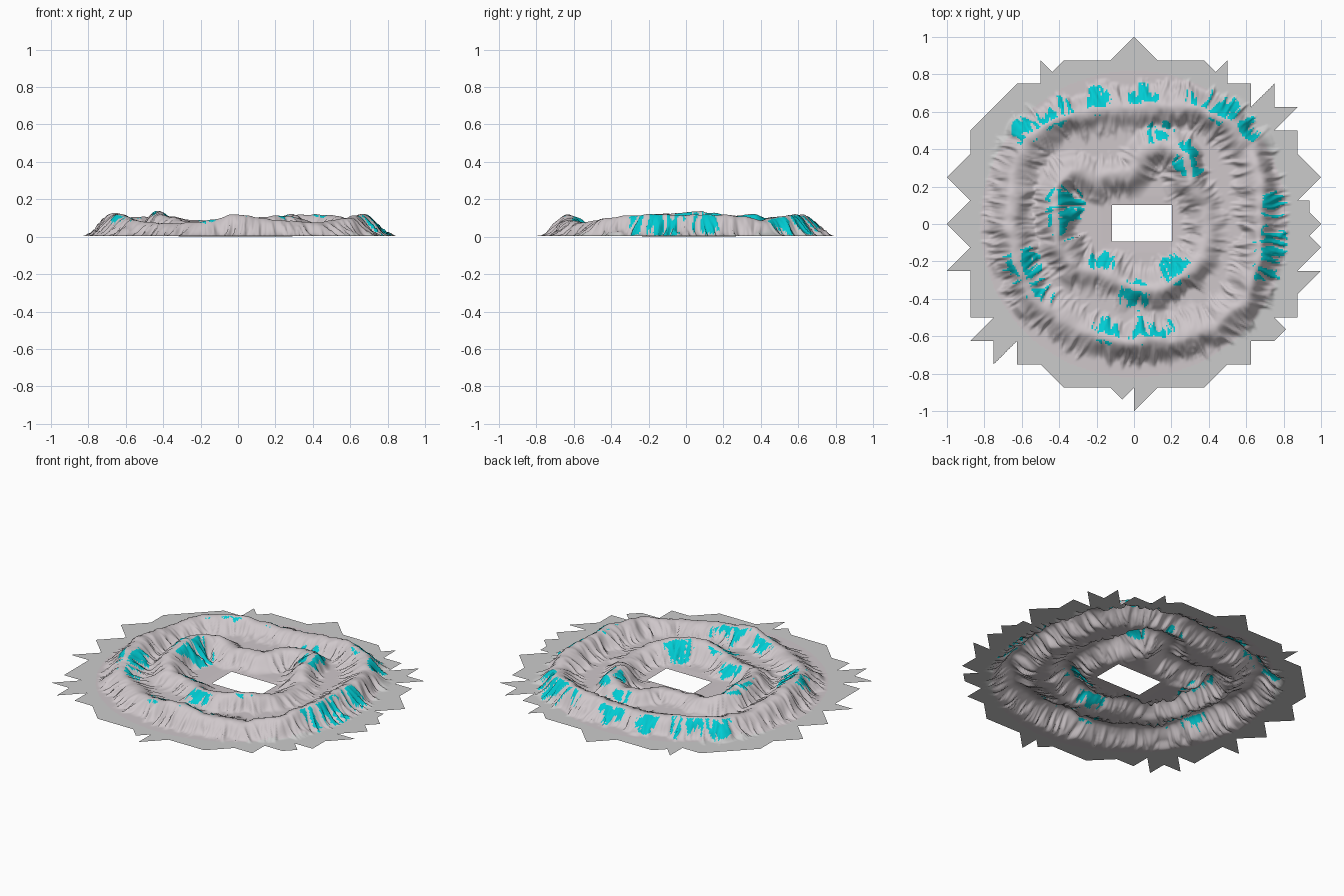
import bpy, bmesh, math
from mathutils import Vector, noise

if "Cube" in bpy.data.objects:
    bpy.data.objects.remove(bpy.data.objects["Cube"])

N = 128            # grid cells per unit
FLOOR_OUT, FLOOR_MID, FLOOR_IN = 0.005, 0.028, 0.002

# Jagged outline of the ground sheet, in sixteenths of a unit
OUTLINE = [(0, 16), (2, 14), (6, 14), (7, 13), (8, 14), (8, 12), (10, 12), (10, 10), (12, 12), (12, 10),
           (14, 10), (12, 8), (14, 8), (14, 6), (16, 4), (14, 2), (15, 2), (15, 1), (16, 0), (15, -1),
           (16, -2), (14, -4), (16, -4), (14, -6), (14, -8), (12, -8), (13, -9), (12, -10), (10, -10),
           (10, -12), (8, -12), (6, -14), (2, -14), (0, -16), (0, -14), (-1, -15), (-2, -14), (-6, -14),
           (-8, -12), (-10, -12), (-10, -10), (-12, -12), (-12, -10), (-14, -10), (-12, -8), (-14, -8),
           (-14, -4), (-16, -4), (-14, -2), (-16, 0), (-14, 2), (-16, 4), (-14, 6), (-14, 8), (-10, 12),
           (-8, 12), (-8, 14), (-7, 13), (-6, 14), (-2, 14)]
OUTLINE = [(x / 16, y / 16) for x, y in OUTLINE]

# Crest lines (x, y, height)
OUTER = [(.68, 0, .115), (.67, .2, .12), (.62, .41, .09), (.5, .55, .115), (.34, .63, .12), (.1, .63, .09),
         (-.15, .62, .08), (-.4, .56, .11), (-.57, .46, .105), (-.64, .25, .09), (-.67, 0, .125),
         (-.63, -.2, .12), (-.54, -.4, .085), (-.38, -.52, .07), (-.2, -.61, .08), (0, -.63, .12),
         (.2, -.62, .09), (.42, -.55, .075), (.58, -.42, .1), (.66, -.22, .12)]
INNER = [(-.43, .08, .14), (-.42, .2, .12), (-.33, .28, .1), (-.2, .25, .075), (-.02, .27, .08),
         (.04, .38, .085), (.15, .43, .09), (.28, .37, .12), (.3, .22, .115), (.37, .1, .07),
         (.4, -.05, .07), (.37, -.18, .085), (.27, -.28, .115), (.12, -.35, .105), (-.02, -.33, .08),
         (-.18, -.26, .075), (-.32, -.24, .09), (-.41, -.1, .12)]

# Coloured patches on the slopes (x, y, radius)
PATCHES = [(.35, .68, .08), (.48, .61, .09), (.6, .51, .08), (-.58, .5, .08), (-.42, .59, .1), (-.2, .66, .08),
           (.14, .48, .08), (.3, .35, .1), (-.37, .1, .11), (-.37, 0, .09), (-.6, -.22, .11), (-.5, -.37, .08),
           (-.15, -.57, .08), (.02, -.57, .08), (.16, -.57, .07), (0, -.38, .09), (.22, -.24, .09),
           (-.17, -.2, .07), (.73, -.1, .1), (.71, -.25, .08), (.74, .1, .08), (.05, .68, .08)]


def inside(x, y, poly):
    hit = False
    for a, b in zip(poly, poly[1:] + poly[:1]):
        if (a[1] > y) != (b[1] > y) and x < a[0] + (y - a[1]) * (b[0] - a[0]) / (b[1] - a[1]):
            hit = not hit
    return hit


def nearest(x, y, line):
    """Distance to a closed crest, arc length along it, and crest height there."""
    best, run = (9, 0, 0), 0
    for a, b in zip(line, line[1:] + line[:1]):
        ux, uy = b[0] - a[0], b[1] - a[1]
        length = math.hypot(ux, uy)
        t = min(1, max(0, ((x - a[0]) * ux + (y - a[1]) * uy) / length ** 2))
        d = math.hypot(x - a[0] - t * ux, y - a[1] - t * uy)
        if d < best[0]:
            best = (d, run + t * length, a[2] + t * (b[2] - a[2]))
        run += length
    return best


def height(x, y):
    # Gentle warp so the crests wander
    w = noise.noise_vector(Vector((x * 9, y * 9, 2))) * 0.02
    px, py = x + w.x, y + w.y
    in_outer, in_inner = inside(px, py, OUTER), inside(px, py, INNER)
    z, streak = 0, 0
    rings = ((OUTER, .14 if in_outer else .13, FLOOR_MID if in_outer else FLOOR_OUT, 20 * in_outer),
             (INNER, .14 if in_inner else .115, FLOOR_IN if in_inner else FLOOR_MID, 7 + 20 * in_inner))
    for line, width, floor, seed in rings:
        d, s, h = nearest(px, py, line)
        # Sharp ribs with gullies between them, running down the slope
        rib = .5 - 2 * abs(noise.noise(Vector((s * 20, d * 5, seed)))) \
            + .3 - 1.2 * abs(noise.noise(Vector((s * 42, d * 8, seed + 3))))
        u = min(1, max(0, d / width * (1 - .33 * rib)))
        fall = 1 - u * u * (3 - 2 * u)
        crest = h * (1 + .1 * noise.noise(Vector((s * 14, seed % 20, 5))))
        rise = max(0, crest - floor) * fall
        if rise > z:
            z, streak = rise, rib
    z += FLOOR_IN if in_inner else FLOOR_MID if in_outer else FLOOR_OUT
    # Level plain round the central opening
    edge = math.hypot(max(0, abs(x - .04) - .16), max(0, abs(y) - .1))
    return z * min(1, edge / .05), streak


def material(name, color):
    m = bpy.data.materials.new(name)
    m.diffuse_color = color
    m.use_nodes = True
    m.node_tree.nodes["Principled BSDF"].inputs["Base Color"].default_value = m.diffuse_color
    return m


bm = bmesh.new()
verts, streaks = {}, {}


def vert(i, j):
    # i, j count half cells
    if (i, j) not in verts:
        x, y = i / (2 * N), j / (2 * N)
        z, s = height(x, y) if math.hypot(x, y) < .92 else (FLOOR_OUT, 0)
        verts[i, j] = bm.verts.new((x, y, z))
        streaks[verts[i, j]] = s
    return verts[i, j]


# Terrain sheet: quads inside, triangles along diagonal borders
for i in range(-N, N):
    for j in range(-N, N):
        cx, cy = (i + .5) / N, (j + .5) / N
        if -.12 < cx < .2 and -.09 < cy < .1:
            continue
        c = [(2 * i, 2 * j), (2 * i + 2, 2 * j), (2 * i + 2, 2 * j + 2), (2 * i, 2 * j + 2)]
        if math.hypot(cx, cy) < .78:
            bm.faces.new([vert(*p) for p in c])
            continue
        off = .3 / N
        keep = [inside(cx + dx * off, cy + dy * off, OUTLINE) for dx, dy in ((0, -1), (1, 0), (0, 1), (-1, 0))]
        if all(keep):
            bm.faces.new([vert(*p) for p in c])
        else:
            for k in range(4):
                if keep[k]:
                    bm.faces.new([vert(*c[k]), vert(*c[(k + 1) % 4]), vert(2 * i + 1, 2 * j + 1)])

# Grey plain, rock, and streaky coloured slope faces
bm.normal_update()
for f in bm.faces:
    f.smooth = True
    p = f.calc_center_median()
    f.material_index = 1 if math.hypot(p.x, p.y) < .82 else 0
    if f.normal.z < .92:
        near = max(1 - math.hypot(p.x - x, p.y - y) / r for x, y, r in PATCHES)
        if near > 0 and near + 1.2 * streaks[f.verts[0]] > .35:
            f.material_index = 2

mesh = bpy.data.meshes.new("mountain_rings")
bm.to_mesh(mesh)
bm.free()
mesh.materials.append(material("plain_grey", (.6, .6, .6, 1)))
mesh.materials.append(material("rock", (.62, .57, .59, 1)))
mesh.materials.append(material("cyan_slope", (0, .6, .65, 1)))
terrain = bpy.data.objects.new("mountain_rings", mesh)
bpy.context.collection.objects.link(terrain)
